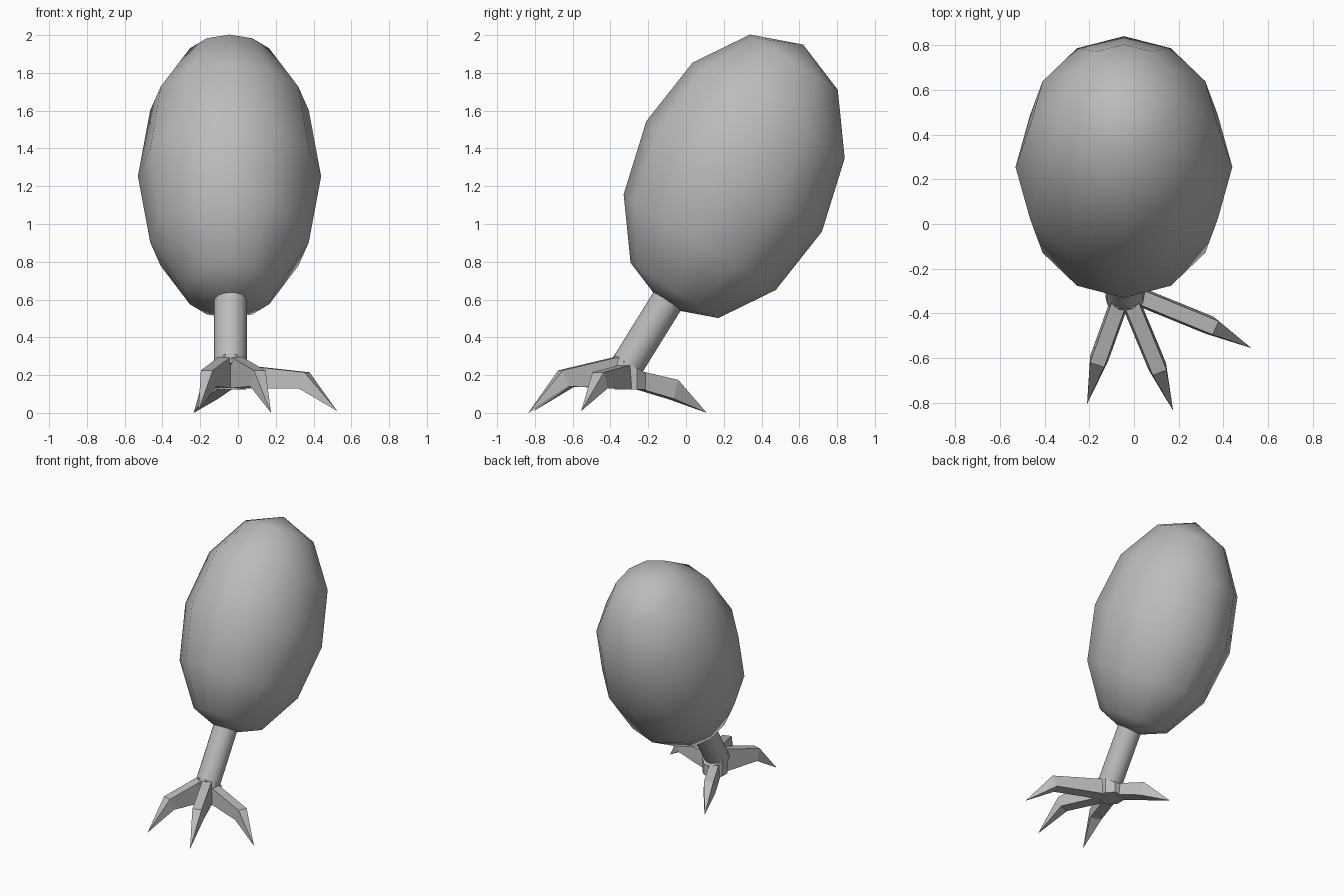
import bpy, bmesh, math
from mathutils import Matrix, Vector

cube = bpy.data.objects.get("Cube")
if cube:
    bpy.data.objects.remove(cube, do_unlink=True)

grey = bpy.data.materials.new("plain grey")
grey.use_nodes = True
grey.diffuse_color = (0.5, 0.5, 0.5, 1)
grey.node_tree.nodes["Principled BSDF"].inputs["Base Color"].default_value = (0.5, 0.5, 0.5, 1)


def finish(name, bm, smooth=False):
    bmesh.ops.recalc_face_normals(bm, faces=bm.faces)
    for f in bm.faces:
        f.smooth = smooth
    mesh = bpy.data.meshes.new(name)
    bm.to_mesh(mesh)
    bm.free()
    mesh.materials.append(grey)
    obj = bpy.data.objects.new(name, mesh)
    bpy.context.collection.objects.link(obj)
    return obj


# Body: leaning egg, low-poly but smooth shaded
bm = bmesh.new()
lean = Matrix(((0.485, 0, 0, -0.045),
               (0, 0.465, 0.365, 0.255),
               (0, -0.2925, 0.6975, 1.2525),
               (0, 0, 0, 1)))
bmesh.ops.create_uvsphere(bm, u_segments=12, v_segments=6, radius=1, matrix=lean)
finish("body", bm, True)

# Leg: tilted cylinder running into the body
foot_end = Vector((-0.04, -0.33, 0.22))
body_end = Vector((-0.04, 0.03, 0.8))
axis = body_end - foot_end
bm = bmesh.new()
bmesh.ops.create_cone(
    bm, cap_ends=True, segments=16, radius1=0.087, radius2=0.087, depth=axis.length,
    matrix=Matrix.Translation((foot_end + body_end) / 2) @ axis.to_track_quat("Z", "Y").to_matrix().to_4x4())
leg = finish("leg", bm, True)
leg.data.set_sharp_from_angle(angle=math.radians(40))

# Ankle: flat-bottomed block with a top square to the leg
bm = bmesh.new()
bmesh.ops.create_cone(bm, cap_ends=True, segments=8, radius1=0.09, radius2=0.09, depth=1,
                      matrix=Matrix.Translation((-0.04, -0.295, 0)) @ Matrix.Rotation(math.pi / 8, 4, "Z"))
for v in bm.verts:
    v.co.z = 0.125 if v.co.z < 0 else 0.22 - 0.6 * (v.co.y + 0.23)
finish("ankle", bm)


def toe(name, base, knuckle, tip):
    """Four-sided toe; base and knuckle are (x, y, top z, bottom z)."""
    bm = bmesh.new()
    tip = Vector(tip)
    along = Vector((tip.x - base[0], tip.y - base[1], 0)).normalized()
    side = Vector((-along.y, along.x, 0))
    rings = []
    for (x, y, top, bottom), back in ((base, 0), (knuckle, 0.03)):
        c = Vector((x, y, 0))
        up = Vector((0, 0, 1))
        low = c - along * back + up * bottom
        rings.append([bm.verts.new(p) for p in (
            c + up * top - side * 0.033, c + up * top + side * 0.033,
            low + side * 0.042, low - side * 0.042)])
    point = bm.verts.new(tip)
    a, b = rings
    bm.faces.new(a)
    for i in range(4):
        j = (i + 1) % 4
        bm.faces.new((a[i], a[j], b[j], b[i]))
        bm.faces.new((b[i], b[j], point))
    finish(name, bm)


# Toes: two forward, one to the left, one behind
toe("front_right_toe", (-0.065, -0.35, 0.3, 0.13), (-0.165, -0.63, 0.225, 0.14), (-0.21, -0.805, 0.01))
toe("front_left_toe", (-0.015, -0.35, 0.3, 0.13), (0.115, -0.665, 0.225, 0.14), (0.175, -0.835, 0))
toe("left_toe", (0.0, -0.315, 0.255, 0.13), (0.365, -0.465, 0.215, 0.13), (0.525, -0.555, 0.01))
toe("rear_toe", (-0.07, -0.25, 0.22, 0.125), (-0.155, -0.055, 0.175, 0.075), (-0.235, 0.11, 0))
